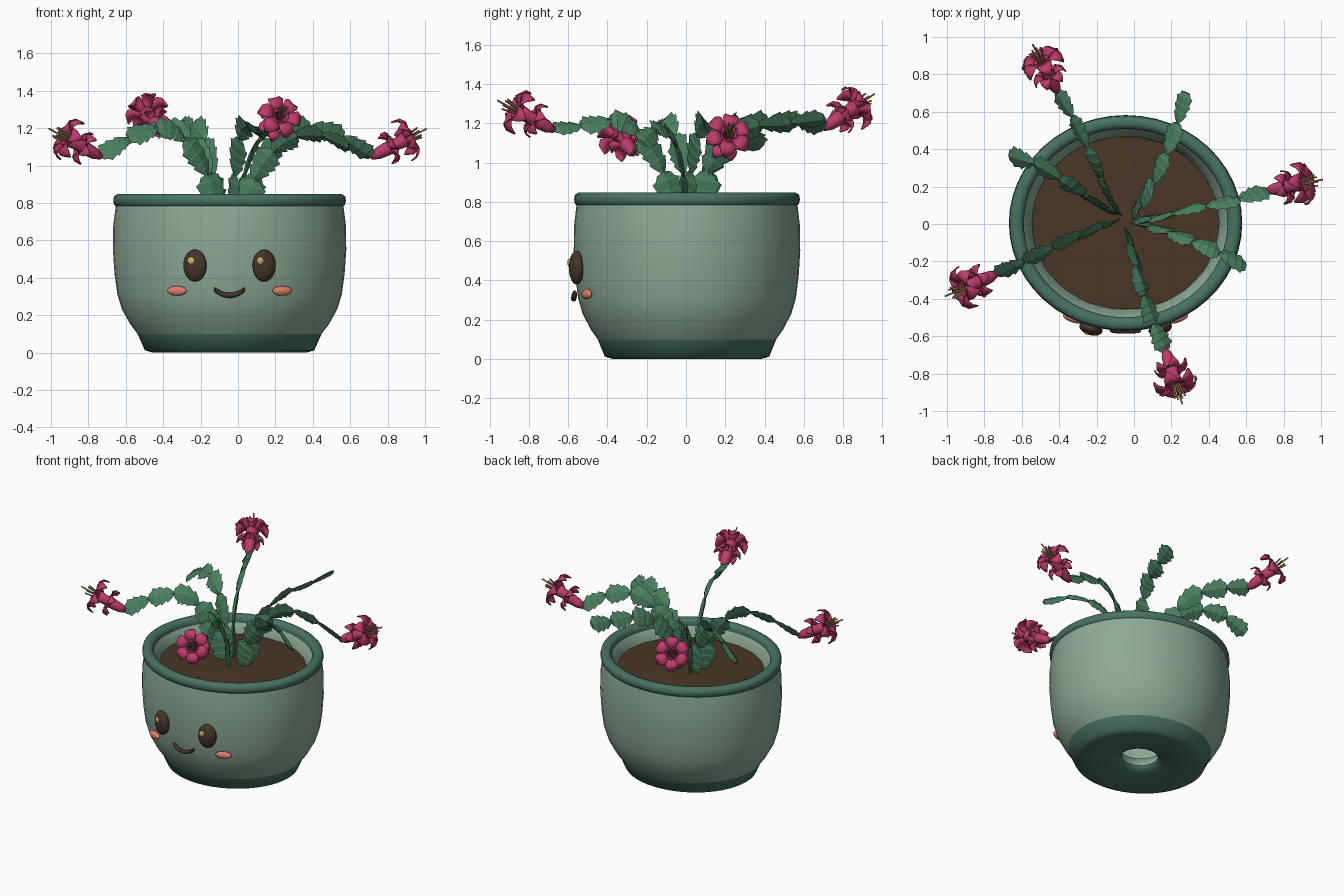
import bpy, bmesh, math, random
from mathutils import Vector, Matrix

random.seed(4)
cube = bpy.data.objects.get("Cube")
if cube:
    bpy.data.objects.remove(cube)


def material(name, r, g, b):
    m = bpy.data.materials.new(name)
    m.use_nodes = True
    m.diffuse_color = (r, g, b, 1)
    bsdf = m.node_tree.nodes["Principled BSDF"]
    bsdf.inputs["Base Color"].default_value = (r, g, b, 1)
    bsdf.inputs["Roughness"].default_value = 0.7
    return m


SAGE = material("sage glaze", 0.265, 0.4, 0.31)
DARK = material("dark green glaze", 0.065, 0.17, 0.12)
LEAF = material("leaf green", 0.07, 0.22, 0.12)
SOIL = material("soil brown", 0.068, 0.038, 0.02)
BROWN = material("face brown", 0.06, 0.037, 0.022)
GOLD = material("eye glint", 0.62, 0.45, 0.16)
CORAL = material("cheek coral", 0.72, 0.22, 0.14)
PINK = material("petal pink", 0.5, 0.045, 0.15)
TAN = material("stamen tan", 0.5, 0.28, 0.13)

POT = Vector((-0.045, 0.005, 0))    # pot axis
OVAL = 0.925                        # pot depth against width
UP = Vector((0, 0, 1))


def finish(name, bm, mat, smooth=None):
    bmesh.ops.recalc_face_normals(bm, faces=bm.faces)
    mesh = bpy.data.meshes.new(name)
    bm.to_mesh(mesh)
    bm.free()
    mesh.materials.append(mat)
    ob = bpy.data.objects.new(name, mesh)
    bpy.context.collection.objects.link(ob)
    if smooth:
        bpy.ops.object.select_all(action="DESELECT")
        ob.select_set(True)
        bpy.context.view_layer.objects.active = ob
        bpy.ops.object.shade_smooth_by_angle(angle=math.radians(smooth))
    return ob


def skin(bm, rings, closed=True):
    """Bridge successive rings of points with quads."""
    rows = [[bm.verts.new(p) for p in ring] for ring in rings]
    n = len(rows[0])
    for a, b in zip(rows, rows[1:]):
        for i in range(n if closed else n - 1):
            j = (i + 1) % n
            bm.faces.new((a[i], a[j], b[j], b[i]))
    return rows


def circle(radius, z, n, oval=1.0):
    return [Vector((radius * math.cos(math.tau * i / n),
                    radius * oval * math.sin(math.tau * i / n), z)) for i in range(n)]


def lathe(name, profile, mat, n=48, smooth=85, cap=False):
    bm = bmesh.new()
    rows = skin(bm, [[p + POT for p in circle(r, z, n, OVAL)] for r, z in profile])
    if cap:
        bm.faces.new(rows[-1])
    return finish(name, bm, mat, smooth)


# Pot: foot with drain hole, body, rim, inner wall and soil
lathe("pot_foot", [(0.127, 0.05), (0.135, 0.035), (0.17, 0.02), (0.28, 0.006), (0.41, 0),
                   (0.453, 0.012), (0.492, 0.1)], DARK)
lathe("pot_body", [(0.492, 0.1), (0.53, 0.15), (0.575, 0.23), (0.6, 0.31), (0.615, 0.42),
                   (0.624, 0.55), (0.622, 0.68), (0.608, 0.79)], SAGE)
lathe("pot_rim", [(0.606, 0.782), (0.617, 0.79), (0.622, 0.812), (0.618, 0.835), (0.6, 0.847),
                  (0.575, 0.848), (0.555, 0.84), (0.545, 0.82), (0.547, 0.79)], DARK)
lathe("pot_inner_wall", [(0.547, 0.8), (0.5, 0.735), (0.53, 0.5), (0.5, 0.25),
                         (0.42, 0.13), (0.14, 0.11), (0.127, 0.05)], SAGE)
lathe("soil", [(0.502, 0.737), (0.4, 0.742), (0.2, 0.75)], SOIL, 22, cap=True)


# Face
def ellipsoid(name, centre, size, turn, mat):
    bm = bmesh.new()
    bmesh.ops.create_uvsphere(bm, u_segments=24, v_segments=14, radius=1)
    bm.transform(Matrix.Translation(centre) @ Matrix.Rotation(turn, 4, "Z")
                 @ Matrix.Diagonal((*size, 1)))
    return finish(name, bm, mat, 60)


def on_pot(dx, z, radius):
    return POT + Vector((dx, -OVAL * math.sqrt(radius ** 2 - dx ** 2), z))


for side, label in ((-1, "right"), (1, "left")):
    eye = on_pot(0.185 * side, 0.465, 0.636)
    ellipsoid(label + "_eye", eye, (0.064, 0.036, 0.086), 0.28 * side, BROWN)
    glint = eye + Vector((-0.02, -0.031 - 0.006 * side, 0.026))
    ellipsoid(label + "_eye_glint", glint, (0.02, 0.009, 0.02), 0.28 * side, GOLD)
    cheek = on_pot(0.282 * side, 0.33, 0.62)
    ellipsoid(label + "_cheek", cheek, (0.056, 0.02, 0.026), 0.35 * side, CORAL)

bm = bmesh.new()
rings = []
for i in range(13):
    u = i / 6 - 1
    mid = on_pot(0.083 * u, 0.306 + 0.033 * u * u, 0.624)
    r = 0.014 if abs(u) < 1 else 0.01
    rings.append([mid + Vector((0, p.x, p.y)) for p in circle(r, 0, 8)])
rows = skin(bm, rings)
bm.faces.new(rows[0])
bm.faces.new(rows[-1])
finish("mouth", bm, BROWN, 50)


# Jointed fronds with toothed edges, on edge at the crown and half flat at the tip
TEETH = [(0, 0.2), (0.12, 0.5), (0.3, 0.82), (0.34, 0.64), (0.55, 1), (0.59, 0.8),
         (0.8, 1), (0.85, 0.7), (0.97, 0.5)]


def spline(pts, u):
    """Point on a smooth curve through pts, u from 0 to 1."""
    pts = [2 * pts[0] - pts[1]] + pts + [2 * pts[-1] - pts[-2]]
    s = u * (len(pts) - 3)
    k = min(int(s), len(pts) - 4)
    t = s - k
    a, b, c, d = pts[k:k + 4]
    return b + 0.5 * t * (c - a + t * (2 * a - 5 * b + 4 * c - d + t * (3 * (b - c) + d - a)))


def frond(name, pts, joints):
    out = pts[-1] - pts[0]
    flat = Vector((-out.y, out.x, 0)).normalized()
    bm = bmesh.new()
    rings = []
    for k in range(joints):
        part = k / (joints - 1)
        twist = -1.4 + 0.7 * part + random.uniform(-0.15, 0.15)
        wide = 0.08 - 0.016 * part
        for t, w in TEETH:
            u = (k + t) / joints
            p = spline(pts, u)
            along = (spline(pts, u + 0.01) - spline(pts, u - 0.01)).normalized()
            side = Matrix.Rotation(twist, 3, along) @ flat
            side = (side - along * side.dot(along)).normalized()
            face = side.cross(along) * (0.007 + 0.008 * w)
            side = side * w * wide
            rings.append([p + side, p + face, p - side, p - face])
    rows = skin(bm, rings)
    bm.faces.new(rows[0])
    bm.faces.new(rows[-1])
    finish(name, bm, LEAF)


# Flowers: tube, two whorls of curled petals, stamens
PETAL = [(0.02, -0.025, 0.014), (0.05, 0.014, 0.03), (0.08, 0.026, 0.04),
         (0.104, 0.008, 0.032), (0.112, -0.025, 0.008)]


def flower(name, base, axis):
    place = Matrix.Translation(base) @ UP.rotation_difference(axis).to_matrix().to_4x4()
    bm = bmesh.new()
    skin(bm, [circle(r, z, 10) for r, z in
              ((0.012, -0.01), (0.028, 0.03), (0.034, 0.09), (0.03, 0.15), (0.042, 0.22))])
    for height, scale, count, turn in ((0.1, 0.8, 6, 0.5), (0.2, 1.04, 6, 0)):
        for i in range(count):
            spin = Matrix.Rotation(math.tau * (i + turn) / count, 4, "Z")
            strip = []
            for r, z, w in PETAL:
                strip.append([spin @ Vector((r * scale, w * s * scale,
                              height + scale * (z + 0.008 * abs(s)))) for s in (-1, 0, 1)])
            skin(bm, strip, closed=False)
    bm.transform(place)
    ob = finish(name, bm, PINK, 60)
    thick = ob.modifiers.new("Thickness", "SOLIDIFY")
    thick.thickness = 0.007
    thick.offset = 0

    bm = bmesh.new()
    for i in range(8):
        a = math.tau * i / 7
        spread = Vector((math.cos(a), math.sin(a), 0)) * (0.03 if i < 7 else 0)
        foot = spread * 0.5 + UP * 0.19
        top = spread + UP * (0.285 if i < 7 else 0.33)
        rows = skin(bm, [[p + foot for p in circle(0.005, 0, 5)],
                         [p + top for p in circle(0.005, 0, 5)]])
        bm.faces.new(rows[-1])
    bm.transform(place)
    finish(name + "_stamens", bm, TAN)


CROWN = Vector((-0.05, 0.025, 0.73))
FRONDS = [
    ("back_right", 0.6, [(-0.14, 0.15, 1), (-0.21, 0.33, 1.19), (-0.31, 0.54, 1.21), (-0.41, 0.71, 1.18)]),
    ("back_left", 0, [(0.05, 0.13, 1), (0.14, 0.3, 1.17), (0.22, 0.5, 1.2), (0.28, 0.71, 1.23)]),
    ("left", 0.5, [(0.12, 0.03, 1), (0.3, 0.08, 1.19), (0.52, 0.12, 1.17), (0.72, 0.18, 1.05)]),
    ("front_left", 0, [(0.11, -0.02, 0.97), (0.25, -0.07, 1.13), (0.42, -0.14, 1.17), (0.6, -0.23, 1.1)]),
    ("front", 0.5, [(-0.01, -0.14, 1), (0.03, -0.31, 1.2), (0.09, -0.5, 1.19), (0.17, -0.68, 1.17)]),
    ("front_right", 0.5, [(-0.19, -0.02, 1), (-0.36, -0.09, 1.19), (-0.55, -0.18, 1.16), (-0.74, -0.27, 1.05)]),
    ("right", 0, [(-0.18, 0.1, 1), (-0.33, 0.2, 1.19), (-0.5, 0.31, 1.18), (-0.67, 0.37, 1.07)]),
]
for label, rise, pts in FRONDS:
    pts = [Vector(p) for p in pts]
    lean = pts[0] - CROWN
    lean.z = 0
    frond(label + "_frond", [CROWN + lean * 0.45] + pts, 5)
    if rise:
        out = pts[-1] - CROWN
        out.z = 0
        flower(label + "_flower", pts[-1], (out.normalized() + UP * rise).normalized())
